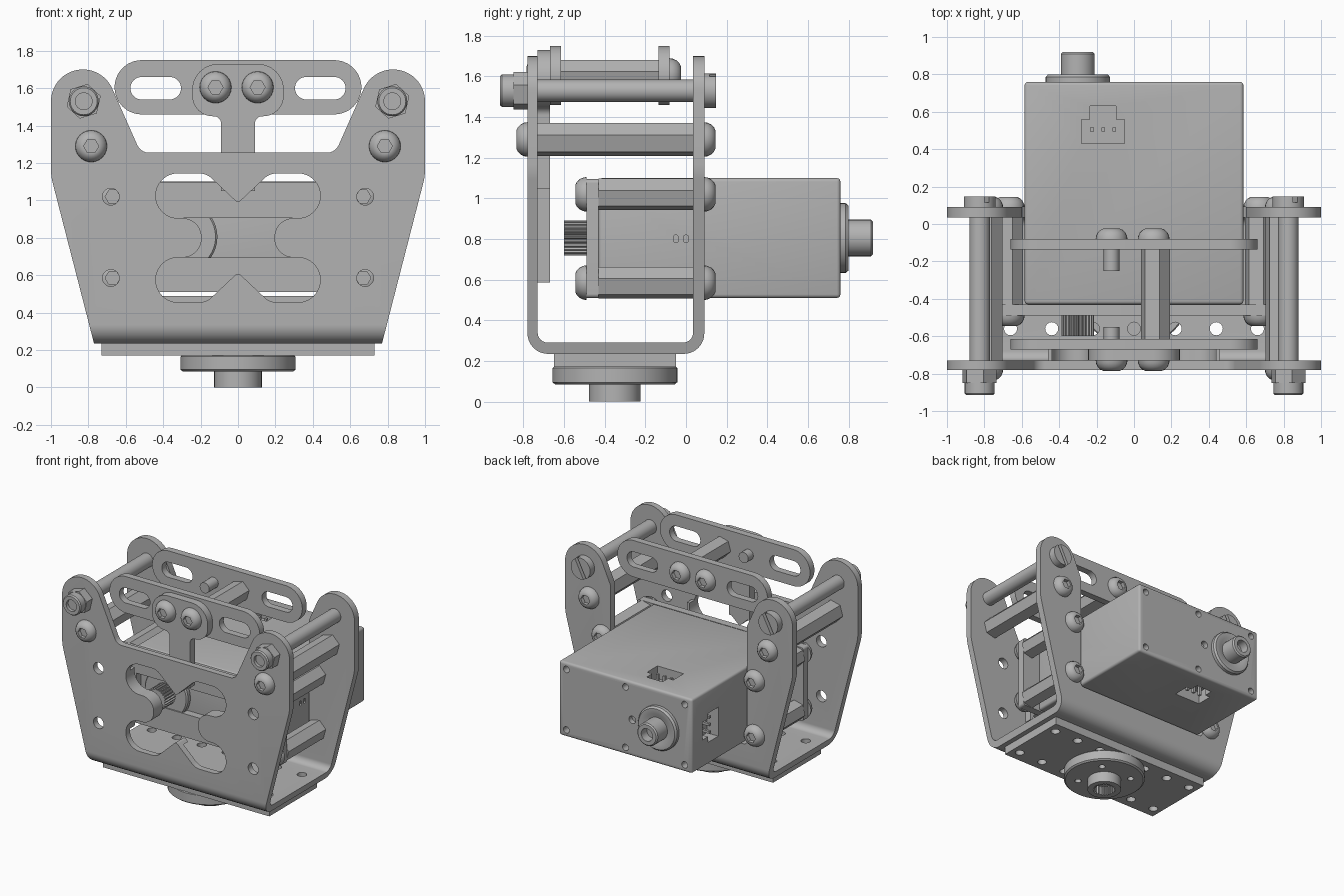
import bpy, bmesh, math
from mathutils import Vector

if "Cube" in bpy.data.objects:
    bpy.data.objects.remove(bpy.data.objects["Cube"], do_unlink=True)

metal = bpy.data.materials.new("plain_grey")
metal.use_nodes = True
metal.diffuse_color = (0.45, 0.45, 0.45, 1)
metal.node_tree.nodes["Principled BSDF"].inputs["Base Color"].default_value = metal.diffuse_color
parts = []


def finish(name, bm):
    bmesh.ops.recalc_face_normals(bm, faces=bm.faces)
    mesh = bpy.data.meshes.new(name)
    bm.to_mesh(mesh)
    bm.free()
    mesh.materials.append(metal)
    ob = bpy.data.objects.new(name, mesh)
    bpy.context.collection.objects.link(ob)
    parts.append(ob)
    return ob


def fillet(corners, n=8):
    """Polygon from (u, v, radius) corners, each rounded by its radius."""
    pts = []
    for i, (u, v, r) in enumerate(corners):
        p = Vector((u, v))
        a = (Vector(corners[i - 1][:2]) - p).normalized()
        b = (Vector(corners[(i + 1) % len(corners)][:2]) - p).normalized()
        if r == 0:
            pts.append(p)
            continue
        half = a.angle(b) / 2
        c = p + (a + b).normalized() * r / math.sin(half)
        t = r / math.tan(half)
        s, e = p + a * t - c, p + b * t - c
        pts += [c + s.lerp(e, k / n).normalized() * r for k in range(n + 1)]
    return pts


def mirror(corners):
    """Close a +u half outline across u = 0."""
    return corners + [(-u, v, r) for u, v, r in reversed(corners) if u > 0]


def rounded(u0, u1, v0, v1, r):
    return fillet([(u0, v0, r), (u1, v0, r), (u1, v1, r), (u0, v1, r)])


def prism(name, pts, d0, d1, axis="y"):
    place = {"x": lambda u, v: (d0, u, v), "y": lambda u, v: (u, d0, v), "z": lambda u, v: (u, v, d0)}[axis]
    bm = bmesh.new()
    face = bm.faces.new([bm.verts.new(place(*p)) for p in pts])
    ext = bmesh.ops.extrude_face_region(bm, geom=[face])["geom"]
    step = Vector([d1 - d0 if k == axis else 0 for k in "xyz"])
    bmesh.ops.translate(bm, vec=step, verts=[g for g in ext if isinstance(g, bmesh.types.BMVert)])
    return finish(name, bm)


def box(name, x0, x1, y0, y1, z0, z1):
    return prism(name, [(x0, z0), (x1, z0), (x1, z1), (x0, z1)], y0, y1)


def lathe(name, u, v, profile, n=32, axis="y", turn=0.0):
    """Spin (radius, depth[, 'hex']) points about an axis through (u, v)."""
    bm = bmesh.new()
    rings = []
    for r, d, *hexed in profile:
        ring = []
        for k in range(n):
            th = math.tau * k / n + turn
            q = r * math.cos(math.pi / 6) / math.cos(th % (math.pi / 3) - math.pi / 6) if hexed else r
            a, b = u + q * math.cos(th), v + q * math.sin(th)
            ring.append(bm.verts.new((a, d, b) if axis == "y" else (a, b, d)))
        rings.append(ring)
    for lo, hi in zip(rings, rings[1:]):
        for k in range(n):
            bm.faces.new((lo[k], lo[(k + 1) % n], hi[(k + 1) % n], hi[k]))
    bm.faces.new(rings[0])
    bm.faces.new(rings[-1])
    return finish(name, bm)


def rod(name, u, v, r, d0, d1, n=32, axis="y", turn=0.0):
    return lathe(name, u, v, [(r, d0), (r, d1)], n, axis, turn)


def gear(name, u, v, r, depth, d0, d1, axis, teeth=24):
    pts = []
    for k in range(teeth * 4):
        q = r if k % 4 < 2 else r - depth
        th = math.tau * k / (teeth * 4)
        pts.append((u + q * math.cos(th), v + q * math.sin(th)))
    return prism(name, pts, d0, d1, axis)


def screw(name, x, z, y, s):
    """Domed head with a hex socket; s is the outward direction."""
    dome = [(0.085, 0), (0.083, 0.015), (0.074, 0.034), (0.06, 0.048), (0.045, 0.055)]
    socket = [(0.04, 0.055, "hex"), (0.04, 0.025, "hex")]
    return lathe(name, x, z, [(p[0], y + s * p[1], *p[2:]) for p in dome + socket], 24)


def cut(targets, cutters, op="DIFFERENCE"):
    for ob in targets:
        for c in cutters:
            mod = ob.modifiers.new("cut", "BOOLEAN")
            mod.operation, mod.solver, mod.object = op, "EXACT", c
            bpy.context.view_layer.objects.active = ob
            bpy.ops.object.modifier_apply(modifier=mod.name)
    for c in cutters:
        parts.remove(c)
        bpy.data.objects.remove(c, do_unlink=True)


# Bent bracket: U section trimmed to the eared outline
section = [(-0.78, 1.8, 0), (-0.78, 0.235, 0.1), (0.09, 0.235, 0.1), (0.09, 1.8, 0),
           (0.035, 1.8, 0), (0.035, 0.29, 0.05), (-0.73, 0.29, 0.05), (-0.73, 1.8, 0)]
bracket = prism("bracket", fillet(section), -1.1, 1.1, "x")
outline = mirror([(0.735, 0.1, 0), (1, 1.13, 0.3), (1, 1.7, 0.17), (0.718, 1.7, 0.17), (0.52, 1.255, 0.07)])
cut([bracket], [prism("outline", fillet(outline, 14), -1, 1)], "INTERSECT")

# Front window and the plate behind it
quarter = [(0, 0.985, 0.02), (0.17, 1.145, 0.1), (0.44, 1.145, 0.119), (0.44, 0.905, 0.119), (0.195, 0.905, 0.1)]
window = mirror(quarter + [(u, 1.6 - v, r) for u, v, r in reversed(quarter)])
backing = box("backing_plate", -0.46, 0.46, -0.73, -0.67, 0.585, 1.05)
cut([bracket, backing], [prism("window", fillet(window), -0.9, -0.6)])

# Back opening and mounting holes
cutters = [prism("opening", rounded(-0.6, 0.6, 0.49, 1.9, 0.03), -0.1, 0.3)]
cutters += [rod("hole", s * 0.68, z, 0.045, -0.9, -0.6, 20) for s in (-1, 1) for z in (1.02, 0.585)]
cut([bracket], cutters)

# Base plate, hub disc and splined socket
base = box("base_plate", -0.73, 0.73, -0.65, -0.05, 0.17, 0.235)
cut([bracket, base], [rod("hole", k * 0.22, y, 0.035, 0.1, 0.4, 16, "z")
                      for k in range(-3, 4) for y in (-0.56, -0.14)])
disc = lathe("hub_disc", 0, -0.35, [(0.295, 0.085), (0.307, 0.095), (0.307, 0.165), (0.3, 0.172)], 64, "z")
cut([disc], [rod("hole", 0.2 * math.cos(a), -0.35 + 0.2 * math.sin(a), 0.025, 0.05, 0.15, 16, "z")
             for a in [math.tau * (k + 0.5) / 4 for k in range(4)]])
socket = rod("hub_socket", 0, -0.35, 0.127, 0, 0.09, 40, "z")
cut([socket], [gear("teeth", 0, -0.35, 0.085, 0.012, -0.1, 0.07, "z")])

for s in (-1, 1):
    # Upper tie rod with nut and slotted head
    x, z = s * 0.825, 1.53
    rod("tie_rod", x, z, 0.055, -0.78, 0.09)
    rod("tie_nut", x, z, 0.095, -0.85, -0.78, 6, turn=0.3)
    lathe("nut_collar", x, z, [(0.08, -0.85), (0.08, -0.905), (0.072, -0.915), (0.045, -0.915), (0.045, -0.89)])
    head = rod("slotted_head", x, z, 0.085, 0.09, 0.147)
    dx, dz = math.cos(1.1), math.sin(1.1)
    slot = [(x + a * dx - b * dz, z + a * dz + b * dx)
            for a, b in ((-0.2, -0.013), (0.2, -0.013), (0.2, 0.013), (-0.2, 0.013))]
    cut([head], [prism("slot", slot, 0.115, 0.2)])
    # Shoulder spacer
    rod("shoulder_spacer", s * 0.785, 1.29, 0.085, -0.73, 0.035, 6, turn=0.25)
    screw("shoulder_screw_front", s * 0.785, 1.29, -0.78, -1)
    screw("shoulder_screw_back", s * 0.785, 1.29, 0.09, 1)
    # Motor spacers
    for z in (1.02, 0.585):
        rod("motor_spacer", s * 0.67, z, 0.08, -0.43, 0.035, 6, turn=0.25)
        screw("motor_screw_front", s * 0.67, z, -0.49, -1)
        screw("motor_screw_back", s * 0.67, z, 0.09, 1)

# Motor clamp plate
clamp = prism("motor_clamp", rounded(-0.73, 0.73, 0.51, 1.095, 0.02), -0.49, -0.43)
cut([clamp], [box("gap", -0.55, 0.55, -0.6, -0.3, 0.695, 0.905)])

# Motor body with connector recesses and screw holes
motor = box("motor_body", -0.585, 0.585, -0.43, 0.76, 0.51, 1.1)
bevel = motor.modifiers.new("bevel", "BEVEL")
bevel.width, bevel.segments = 0.018, 3
bpy.context.view_layer.objects.active = motor
bpy.ops.object.modifier_apply(modifier="bevel")
cutters = [rod("hole", x, z, 0.026, 0.7, 0.9, 16) for x in (-0.52, 0, 0.52) for z in (0.565, 1.045)]
cutters.append(rod("hole", -0.06, 0.8, 0.03, 0.72, 0.9, 16))
tee = mirror([(0.115, 0.43, 0), (0.115, 0.56, 0), (0.07, 0.56, 0), (0.07, 0.63, 0)])
cross = [(u - 0.165, v) for u, v, r in tee]
cutters += [prism("recess", cross, 1.0, 1.2, "z"), prism("recess", cross, 0.4, 0.61, "z")]
cutters.append(prism("recess", [(v, u + 0.8) for u, v, r in tee], -0.7, -0.485, "x"))
cutters += [prism("mark", rounded(y - 0.011, y + 0.011, 0.782, 0.82, 0.01), 0.575, 0.7, "x") for y in (-0.05, 0)]
cut([motor], cutters)
for k in (-1, 0, 1):
    x = -0.165 + k * 0.06
    for z0, z1 in ((0.99, 1.08), (0.53, 0.62)):
        box("connector_pin", x - 0.01, x + 0.01, 0.495, 0.515, z0, z1)
    box("connector_pin", -0.565, -0.475, 0.495, 0.515, 0.79 + k * 0.06, 0.81 + k * 0.06)

# Motor shafts
lathe("front_boss", -0.3, 0.805, [(0.19, -0.44), (0.19, -0.47), (0.18, -0.48)], 40)
gear("splined_shaft", -0.3, 0.805, 0.087, 0.012, -0.6, -0.42, "y")
lathe("rear_boss", -0.3, 0.805, [(0.172, 0.74), (0.172, 0.785), (0.16, 0.8), (0.12, 0.8), (0.1, 0.79)], 40)
lathe("rear_shaft", -0.3, 0.805, [(0.09, 0.75), (0.09, 0.91), (0.08, 0.92), (0.05, 0.92), (0.05, 0.85)])

# Top arm and slotted bars
arm = mirror([(0.245, 1.05 + 0.68, 0.139), (0.245, 1.45, 0.11), (0.09, 1.45, 0.04), (0.09, 1.05, 0)])
prism("top_arm", fillet(arm), -0.73, -0.67)
for name, y in (("front_bar", -0.67), ("back_bar", -0.135)):
    bar = prism(name, rounded(-0.66, 0.66, 1.46, 1.75, 0.144), y, y + 0.055)
    cut([bar], [prism("slot", rounded(min(s * 0.305, s * 0.575), max(s * 0.305, s * 0.575), 1.54, 1.66, 0.059),
                      y - 0.1, y + 0.1) for s in (-1, 1)])
for x in (-0.12, 0.105):
    screw("arm_screw", x, 1.605, -0.73, -1)
    screw("bar_screw", x, 1.605, -0.08, 1)
rod("bar_spacer", 0.115, 1.605, 0.08, -0.615, -0.135, 6, turn=0.25)
rod("front_bolt_end", -0.12, 1.605, 0.042, -0.62, -0.55, 20)
rod("back_bolt_end", -0.12, 1.605, 0.042, -0.25, -0.13, 20)

# Smooth round walls, keep edges sharp
bpy.ops.object.select_all(action="DESELECT")
for ob in parts:
    ob.select_set(True)
bpy.context.view_layer.objects.active = parts[0]
bpy.ops.object.shade_smooth_by_angle(angle=math.radians(30))
